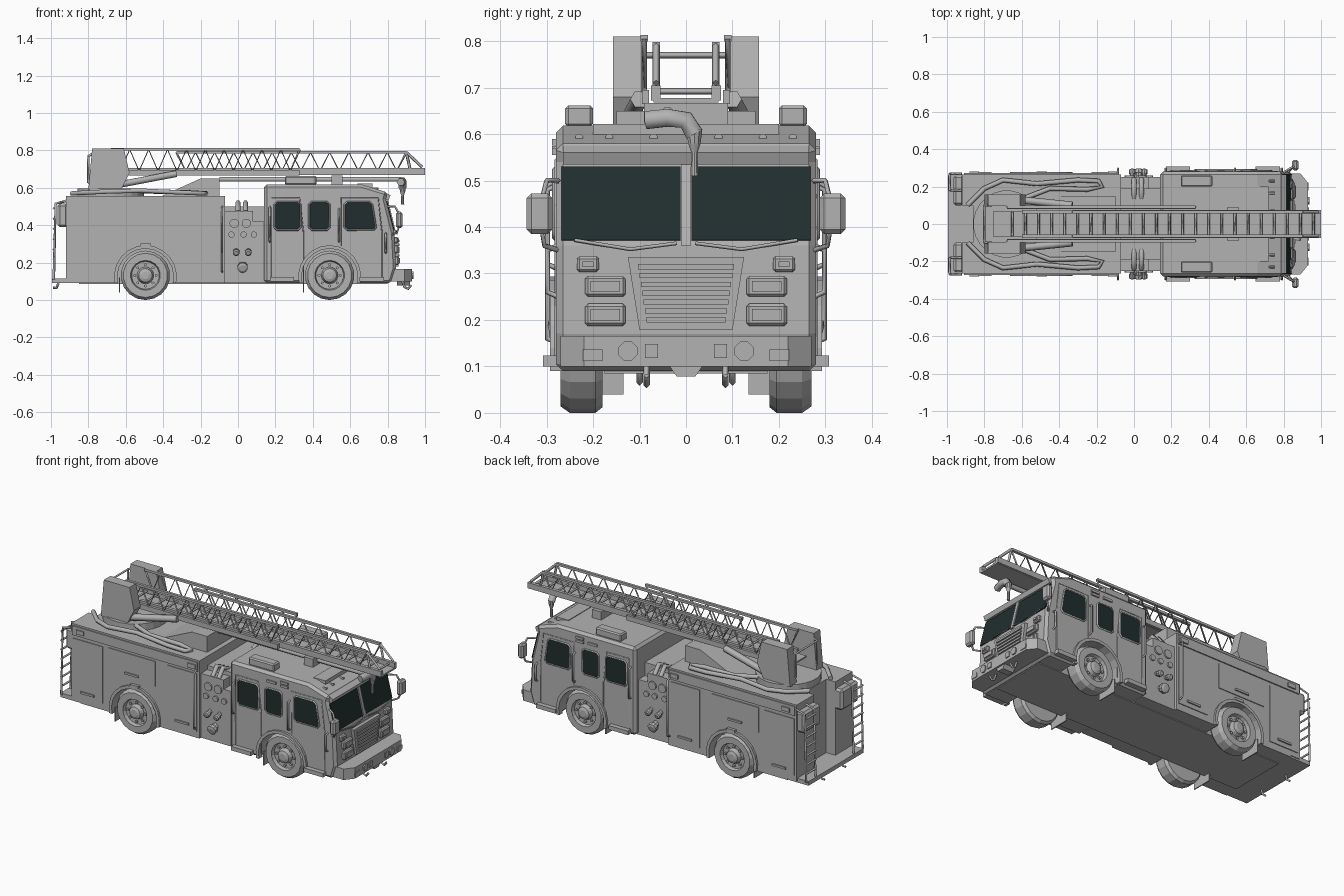
import bpy, bmesh, math
from mathutils import Vector


def material(name, rgb):
    m = bpy.data.materials.new(name)
    m.diffuse_color = (*rgb, 1)
    return m


GREY = material("grey_paint", (0.45, 0.45, 0.45))
GLASS = material("dark_glass", (0.015, 0.027, 0.027))


def finish(name, bm, mat=GREY, bevel=0):
    bmesh.ops.recalc_face_normals(bm, faces=bm.faces)
    me = bpy.data.meshes.new(name)
    bm.to_mesh(me)
    bm.free()
    me.materials.append(mat)
    ob = bpy.data.objects.new(name, me)
    bpy.context.collection.objects.link(ob)
    if bevel:
        b = ob.modifiers.new("bevel", 'BEVEL')
        b.width, b.segments, b.limit_method, b.angle_limit = bevel, 1, 'ANGLE', math.radians(40)
    return ob


def extrude(name, ring, offset, mat=GREY, bevel=0):
    """Extrude a 3D outline along an offset."""
    bm = bmesh.new()
    a = [bm.verts.new(p) for p in ring]
    b = [bm.verts.new(Vector(p) + Vector(offset)) for p in ring]
    bm.faces.new(a)
    bm.faces.new(b[::-1])
    for i in range(len(a)):
        j = (i + 1) % len(a)
        bm.faces.new((a[i], a[j], b[j], b[i]))
    return finish(name, bm, mat, bevel)


def prism(name, pts, y0, y1, mat=GREY, bevel=0):
    return extrude(name, [(x, y0, z) for x, z in pts], (0, y1 - y0, 0), mat, bevel)


def box(name, x0, x1, y0, y1, z0, z1, mat=GREY, bevel=0):
    return prism(name, [(x0, z0), (x1, z0), (x1, z1), (x0, z1)], y0, y1, mat, bevel)


def lathe(name, profile, centre, axis, n=16):
    """Spin (radius, distance) points about an axis through centre."""
    q = Vector((0, 0, 1)).rotation_difference(Vector(axis))
    bm = bmesh.new()
    rings = []
    for r, h in profile:
        rings.append([bm.verts.new(Vector(centre) + q @ Vector((r * math.cos(t), r * math.sin(t), h)))
                      for t in [2 * math.pi * (i + .5) / n for i in range(n)]])
    for a, b in zip(rings, rings[1:]):
        for i in range(n):
            j = (i + 1) % n
            bm.faces.new((a[i], a[j], b[j], b[i]))
    bm.faces.new(rings[0])
    bm.faces.new(rings[-1])
    return finish(name, bm)


def disc(name, centre, axis, r, h, n=12):
    return lathe(name, [(r, 0), (r, h)], centre, axis, n)


def tubes(name, paths, r, res=0):
    cu = bpy.data.curves.new(name, 'CURVE')
    cu.dimensions, cu.bevel_depth, cu.bevel_resolution, cu.use_fill_caps = '3D', r, res, True
    for path in paths:
        sp = cu.splines.new('POLY')
        sp.points.add(len(path) - 1)
        for p, co in zip(sp.points, path):
            p.co = (*co, 1)
    cu.materials.append(GREY)
    ob = bpy.data.objects.new(name, cu)
    bpy.context.collection.objects.link(ob)
    bpy.ops.object.select_all(action='DESELECT')
    ob.select_set(True)
    bpy.context.view_layer.objects.active = ob
    bpy.ops.object.convert(target='MESH')


def arch(cx, r, z0=0.09, n=12):
    """Arch points from left to right over a wheel."""
    zc = 0.125
    a0 = math.asin((z0 - zc) / r)
    a = [math.pi - a0 - (math.pi - 2 * a0) * i / n for i in range(n + 1)]
    return [(cx + r * math.cos(t), zc + r * math.sin(t)) for t in a]


FX, RX = 0.49, -0.495

# Cab shell, rear body and chassis core
prism("cab", [(0.14, 0.09)] + arch(FX, 0.15) + [(0.82, 0.09), (0.845, 0.17), (0.835, 0.36),
      (0.79, 0.54), (0.80, 0.575), (0.66, 0.618), (0.14, 0.618)], -0.28, 0.28, bevel=0.015)
prism("rear_body", [(-0.86, 0.09)] + arch(RX, 0.15) + [(-0.07, 0.09), (-0.07, 0.555), (-0.86, 0.555)],
      -0.265, 0.265)
box("chassis", -0.85, 0.8, -0.175, 0.175, 0.085, 0.4)
box("rear_step", -0.995, -0.85, -0.26, 0.26, 0.09, 0.115)
box("pump_housing", -0.08, 0.15, -0.25, 0.25, 0.09, 0.42)
box("pump_top", -0.07, 0.08, -0.25, 0.25, 0.42, 0.475)
box("pump_pipe_bed", -0.07, 0.14, -0.19, 0.19, 0.4, 0.5)

# Front bumper with chamfered corners, tow hooks and lamps
extrude("front_bumper", [(0.8, -0.27, 0.1), (0.89, -0.27, 0.1), (0.93, -0.22, 0.1), (0.93, 0.22, 0.1),
        (0.89, 0.27, 0.1), (0.8, 0.27, 0.1)], (0, 0, 0.066))
extrude("bumper_notch", [(0.85, -0.035, 0.1), (0.85, -0.02, 0.078), (0.85, 0.02, 0.078), (0.85, 0.035, 0.1)],
        (0.07, 0, 0))

# Grille
extrude("grille_frame", [(0.83, -0.125, 0.335), (0.83, 0.125, 0.335), (0.83, 0.1, 0.178), (0.83, -0.1, 0.178)],
        (0.027, 0, 0))
for i in range(7):
    z = 0.195 + i * 0.019
    w = 0.085 + i * 0.003
    box("grille_slat", 0.85, 0.864, -w, w, z, z + 0.011)

# Windscreen wiper, divider and roof lamp strip
box("roof_lamp_strip", 0.64, 0.72, -0.2, 0.2, 0.59, 0.622)
prism("windscreen_divider", [(0.83, 0.36), (0.845, 0.36), (0.80, 0.545), (0.785, 0.545)], -0.011, 0.011)
prism("windscreen_brow", [(0.77, 0.54), (0.805, 0.535), (0.815, 0.56), (0.78, 0.58)], -0.265, 0.265)


def screen(t, d):
    return (0.835 - 0.045 * t + 0.97 * d, 0.36 + 0.18 * t + 0.243 * d)


SIDE_WINDOWS = [
    [(0.195, 0.375), (0.335, 0.375), (0.335, 0.525), (0.195, 0.525)],
    [(0.38, 0.375), (0.49, 0.375), (0.49, 0.525), (0.38, 0.525)],
    [(0.57, 0.375), (0.74, 0.375), (0.715, 0.525), (0.57, 0.525)]]


def bevel_corners(pts, c=0.014):
    out = []
    for i, p in enumerate(pts):
        p = Vector(p)
        for q in (pts[i - 1], pts[(i + 1) % len(pts)]):
            out.append(tuple(p + (Vector(q) - p).normalized() * c))
    return out


for s in (-1, 1):
    def sbox(name, x0, x1, a, b, z0, z1, mat=GREY, bevel=0):
        return box(name, x0, x1, s * a, s * b, z0, z1, mat, bevel)

    # Glazing
    prism("windscreen", [screen(0.06, 0), screen(0.06, 0.005), screen(0.94, 0.005), screen(0.94, 0)],
          s * 0.012, s * 0.268, GLASS)
    for pts in SIDE_WINDOWS:
        prism("side_window", bevel_corners(pts), s * 0.275, s * 0.284, GLASS)
        rim = [(x, s * 0.283, z) for x, z in bevel_corners(pts)]
        tubes("window_seal", [rim + rim[:1]], 0.005)
    tubes("wiper", [[(0.85, s * 0.02, 0.365), (0.85, s * 0.12, 0.352), (0.845, s * 0.24, 0.372)]], 0.004)

    # Headlamps, signals and bumper lamps
    for x, y0, y1, z0, z1 in [(0.857, 0.13, 0.217, 0.25, 0.295), (0.86, 0.13, 0.217, 0.187, 0.235),
                              (0.855, 0.187, 0.235, 0.303, 0.337)]:
        sbox("headlamp_frame", 0.82, x, y0, y1, z0, z1, bevel=0.006)
        sbox("headlamp_lens", 0.83, x + 0.006, y0 + 0.012, y1 - 0.012, z0 + 0.011, z1 - 0.011)
    disc("fog_lamp", (0.925, s * 0.125, 0.133), (1, 0, 0), 0.022, 0.012, 8)
    sbox("bumper_lamp", 0.92, 0.936, 0.06, 0.088, 0.118, 0.148)
    extrude("corner_lamp", [(0.9, s * 0.18, 0.112), (0.9, s * 0.222, 0.112),
            (0.9, s * 0.222, 0.136), (0.9, s * 0.18, 0.136)], (0.034, 0, 0))
    tubes("tow_hook", [[(0.88, s * 0.085, 0.1), (0.89, s * 0.085, 0.07), (0.91, s * 0.085, 0.06),
                        (0.925, s * 0.085, 0.08)],
                       [(-0.96, s * 0.1, 0.09), (-0.97, s * 0.1, 0.065), (-0.99, s * 0.1, 0.065)]], 0.007)
    # Roof fittings
    sbox("roof_beacon", 0.25, 0.42, 0.2, 0.26, 0.615, 0.662, bevel=0.007)
    for y in (0.07, 0.165, 0.23):
        disc("marker_lamp", (0.72, s * y, 0.592), (1, 0, 0), 0.009, 0.03, 8)
    for x0, x1, z in [(0.39, 0.45, 0.56), (0.48, 0.53, 0.575), (0.48, 0.53, 0.555)]:
        sbox("cab_side_lamp", x0, x1, 0.27, 0.288, z, z + 0.014)

    # Mirrors and grab rails
    sbox("mirror", 0.845, 0.88, 0.287, 0.343, 0.385, 0.472, bevel=0.01)
    tubes("mirror_arm", [[(0.8, s * 0.275, 0.5), (0.84, s * 0.3, 0.5), (0.86, s * 0.31, 0.46)],
                         [(0.82, s * 0.275, 0.35), (0.85, s * 0.305, 0.36), (0.86, s * 0.31, 0.39)]], 0.006)
    tubes("grab_rail", [[(x, s * 0.275, z0), (x, s * 0.298, z0 + 0.01), (x, s * 0.298, z1 - 0.01), (x, s * 0.275, z1)]
                        for x, z0, z1 in [(0.17, 0.31, 0.5), (0.54, 0.31, 0.49), (0.79, 0.25, 0.36),
                                          (-0.085, 0.15, 0.5)]], 0.006)
    for x in (0.17, 0.65):
        sbox("cab_step", x, x + 0.13, 0.27, 0.308, 0.1, 0.124)
    # Door seams on the cab
    for x0, x1 in [(0.18, 0.35), (0.55, 0.77)]:
        rim = [(x0, s * 0.28, 0.12 if x0 < 0.3 else 0.29), (x0, s * 0.28, 0.545), (x1 - 0.02, s * 0.28, 0.545),
               (x1, s * 0.28, 0.36), (x1, s * 0.28, 0.12)]
        tubes("cab_door_seam", [rim], 0.003)

    # Wheels, flares and mud flaps
    for cx, y in ((FX, 0.281), (RX, 0.266)):
        lathe("tyre", [(0.12, 0.18), (0.132, 0.195), (0.132, 0.25), (0.118, 0.27), (0.08, 0.27), (0.074, 0.25),
                       (0.045, 0.248), (0.036, 0.272), (0.02, 0.278)], (cx, 0, 0.132), (0, s, 0), 18)
        for k in range(8):
            t = k * math.pi / 4
            disc("wheel_nut", (cx + 0.057 * math.cos(t), s * 0.245, 0.132 + 0.057 * math.sin(t)), (0, s, 0), 0.008,
                 0.014, 6)
        prism("wheel_flare", arch(cx, 0.168) + arch(cx, 0.15)[::-1], s * (y - 0.02), s * (y + 0.012))
        sbox("mud_flap", cx - 0.142, cx - 0.136, 0.135, 0.26, 0.04, 0.12)

    # Side lockers on the rear body
    for x0, x1, z0, z1 in [(-0.905, -0.71, 0.13, 0.47), (-0.67, -0.36, 0.325, 0.475), (-0.28, -0.085, 0.13, 0.475)]:
        sbox("locker_door", x0, x1, 0.26, 0.27, z0, z1)
        xc = (x0 + x1) / 2
        sbox("locker_handle", xc - 0.045, xc + 0.045, 0.265, 0.278, z0 + 0.025, z0 + 0.037)
    sbox("locker_band", -0.91, -0.08, 0.255, 0.272, 0.49, 0.545)
    for x in (-0.88, -0.14):
        sbox("body_side_lamp", x, x + 0.05, 0.265, 0.28, 0.505, 0.53)
    sbox("wheel_lamp", -0.52, -0.465, 0.26, 0.282, 0.287, 0.302)

    # Rear corner columns and climbing rungs
    sbox("rear_column", -0.92, -0.85, 0.1, 0.265, 0.1, 0.555)
    sbox("rear_lamp_box", -0.965, -0.91, 0.1, 0.26, 0.39, 0.515, bevel=0.012)
    tubes("rear_climbing_ladder", [[(-0.92, s * y, 0.53), (-0.975, s * y, 0.515), (-0.985, s * y, 0.11)]
                                   for y in (0.18, 0.268)] +
          [[(-0.985, s * 0.18, z), (-0.985, s * 0.268, z)] for z in [0.16 + 0.055 * i for i in range(7)]], 0.007)

    # Pump gauges and valves
    for x, z, r in [(-0.02, 0.41, 0.025), (0.045, 0.41, 0.025), (-0.035, 0.35, 0.017), (0.03, 0.35, 0.017),
                    (0.085, 0.35, 0.017)]:
        disc("gauge", (x, s * 0.245, z), (0, s, 0), r, 0.014)
    for x, z, r in [(-0.01, 0.265, 0.018), (0.055, 0.265, 0.018), (0.025, 0.185, 0.028)]:
        lathe("hose_coupling", [(r * 0.7, 0), (r * 0.7, 0.025), (r, 0.025), (r, 0.045), (r * 0.6, 0.05)],
              (x, s * 0.245, z), (0, s, -0.3), 10)
    tubes("pump_pipe", [[(x, s * 0.14, 0.49), (x, s * 0.2, 0.52), (x, s * 0.24, 0.47)] for x in (0.0, 0.04)], 0.014, 1)

    # Deck hose
    tubes("deck_hose", [[(-0.89, s * 0.1, 0.57), (-0.8, s * 0.19, 0.575), (-0.7, s * 0.235, 0.58),
                         (-0.52, s * 0.215, 0.585), (-0.3, s * 0.235, 0.575), (-0.19, s * 0.23, 0.57),
                         (-0.17, s * 0.2, 0.57), (-0.25, s * 0.185, 0.575), (-0.45, s * 0.19, 0.58),
                         (-0.58, s * 0.14, 0.585)]], 0.013, 1)

    # Turntable cheeks and lifting rams
    prism("turntable_cheek", [(-0.80, 0.59), (-0.78, 0.81), (-0.61, 0.81), (-0.58, 0.68), (-0.63, 0.58)],
          s * 0.095, s * 0.157)
    tubes("lifting_ram", [[(-0.62, s * 0.13, 0.62), (-0.33, s * 0.1, 0.675)]], 0.02, 1)

    # Ladder side trusses: lower fixed section and longer sliding section
    sbox("lower_ladder_rail", -0.68, 0.33, 0.08, 0.095, 0.665, 0.695)
    sbox("upper_ladder_rail", -0.6, 1.0, 0.055, 0.075, 0.672, 0.705)
    for name, x0, x1, y, top in [("lower_truss", -0.68, 0.33, 0.09, 0.805), ("upper_truss", -0.33, 0.9, 0.064, 0.79)]:
        n = 2 * round((x1 - x0) / 0.1)
        zig = [(x0 + (x1 - x0) * i / n, s * y, top if i % 2 == 0 else 0.69) for i in range(n + 1)]
        tubes(name, [zig], 0.006)
        sbox(name + "_top_rail", x0, x1, y - 0.008, y + 0.008, top - 0.006, top + 0.008)
    tubes("ladder_tip_brace", [[(0.9, s * 0.064, 0.79), (0.985, s * 0.064, 0.71)],
                               [(0.9, s * 0.064, 0.79), (0.92, s * 0.064, 0.7)]], 0.008)

# Ladder bed and rungs
box("ladder_bed", -0.75, 1.0, -0.07, 0.07, 0.668, 0.678)
tubes("ladder_rungs", [[(-0.65 + 0.07 * i, -0.065, 0.692), (-0.65 + 0.07 * i, 0.065, 0.692)] for i in range(24)], 0.007)

# Turntable, ladder cradle and guard loop
disc("turntable", (-0.68, 0, 0.55), (0, 0, 1), 0.18, 0.045, 24)
prism("ladder_cradle", [(-0.42, 0.55), (-0.1, 0.55), (-0.1, 0.65), (-0.2, 0.65)], -0.15, 0.15)
box("cab_ladder_rest", 0.5, 0.56, -0.09, 0.09, 0.61, 0.667)
tubes("guard_loop", [[(-0.76, y, 0.6), (-0.8, y, 0.63), (-0.8, y, 0.77), (-0.76, y, 0.79)] for y in (-0.1, 0.1)] +
      [[(-0.8, -0.1, 0.77), (-0.8, 0.1, 0.77)]], 0.007)

# Water pipe and nozzle under the ladder tip
tubes("water_pipe", [[(-0.1, -0.04, 0.645), (0.87, -0.04, 0.645)]], 0.014, 1)
tubes("nozzle_elbow", [[(0.87, -0.085, 0.63), (0.88, -0.04, 0.635), (0.88, 0, 0.63), (0.88, 0.018, 0.6)]], 0.022, 1)
lathe("nozzle", [(0.018, 0), (0.014, 0.03), (0.007, 0.05), (0.009, 0.1)], (0.88, 0.018, 0.61), (0, 0, -1), 10)
